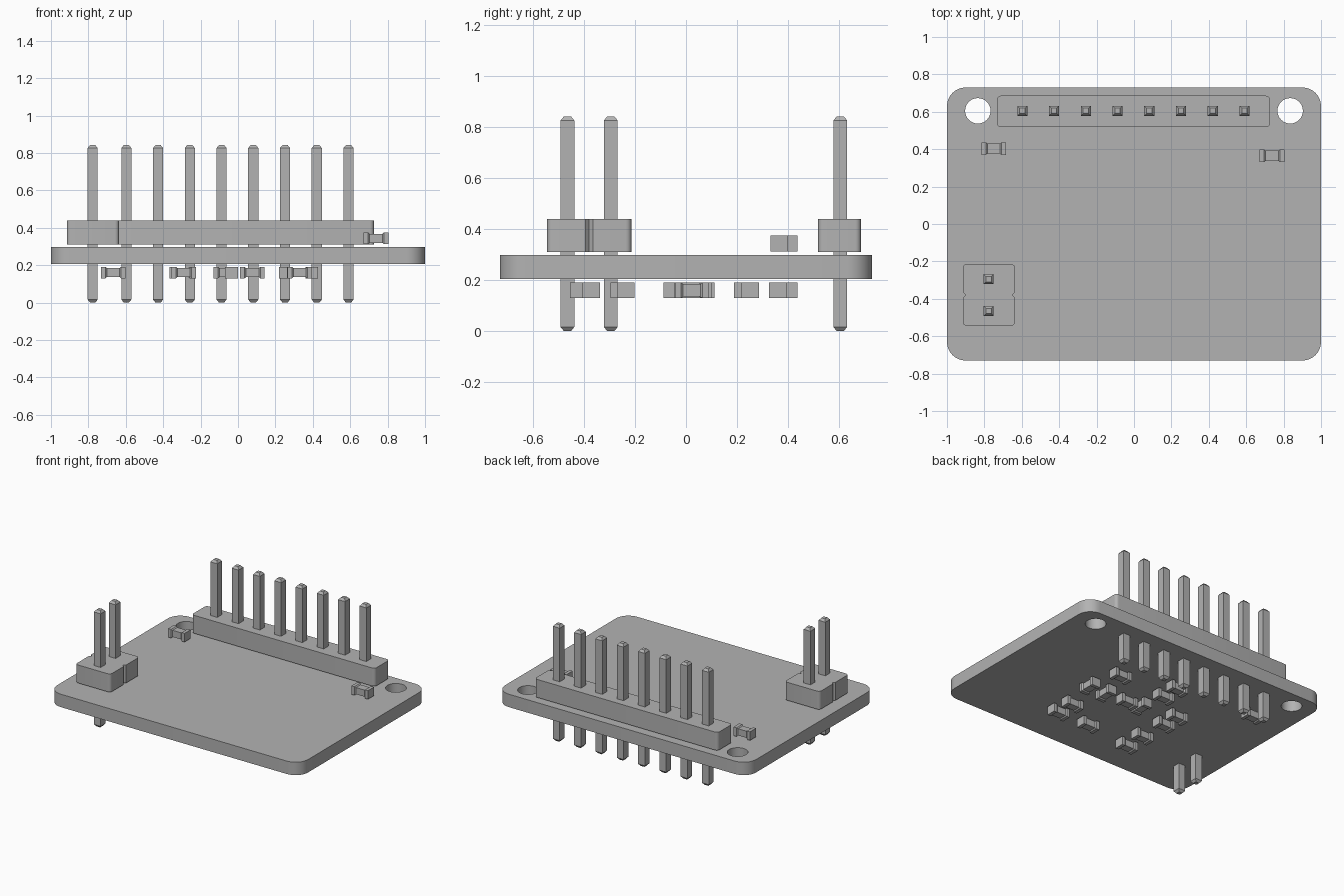
import bpy
import bmesh
from math import cos, sin, pi, radians

cube = bpy.data.objects.get("Cube")
if cube:
    bpy.data.objects.remove(cube)

# Single plain grey for every part
grey = bpy.data.materials.new("plain grey")
grey.use_nodes = True
colour = (0.45, 0.45, 0.45, 1)
grey.diffuse_color = colour
grey.node_tree.nodes["Principled BSDF"].inputs["Base Color"].default_value = colour


def add_object(name, mesh, smooth=False):
    mesh.materials.clear()
    mesh.materials.append(grey)
    ob = bpy.data.objects.new(name, mesh)
    bpy.context.collection.objects.link(ob)
    if smooth:
        bpy.ops.object.select_all(action='DESELECT')
        ob.select_set(True)
        bpy.context.view_layer.objects.active = ob
        bpy.ops.object.shade_smooth_by_angle(angle=radians(30))
    return ob


def arc(cx, cy, r, start, sweep, steps):
    return [(cx + r * cos(start + sweep * i / steps),
             cy + r * sin(start + sweep * i / steps)) for i in range(steps + 1)]


def rounded_rect(x0, x1, y0, y1, r, steps):
    corners = [(x1 - r, y1 - r), (x0 + r, y1 - r), (x0 + r, y0 + r), (x1 - r, y0 + r)]
    return [p for k, (cx, cy) in enumerate(corners)
            for p in arc(cx, cy, r, k * pi / 2, pi / 2, steps)]


def prism(name, loops, z0, z1):
    """Extrude flat outlines; inner outlines become holes."""
    curve = bpy.data.curves.new(name + " outline", 'CURVE')
    curve.dimensions = '2D'
    curve.fill_mode = 'BOTH'
    curve.extrude = (z1 - z0) / 2
    for loop in loops:
        spline = curve.splines.new('POLY')
        spline.points.add(len(loop) - 1)
        for point, (x, y) in zip(spline.points, loop):
            point.co = (x, y, 0, 1)
        spline.use_cyclic_u = True
    helper = bpy.data.objects.new(name + " helper", curve)
    bpy.context.collection.objects.link(helper)
    bpy.context.view_layer.update()
    graph = bpy.context.evaluated_depsgraph_get()
    mesh = bpy.data.meshes.new_from_object(helper.evaluated_get(graph))
    bpy.data.objects.remove(helper)
    bm = bmesh.new()
    bm.from_mesh(mesh)
    bmesh.ops.remove_doubles(bm, verts=bm.verts, dist=0.0001)
    bmesh.ops.translate(bm, verts=bm.verts, vec=(0, 0, (z0 + z1) / 2))
    bmesh.ops.recalc_face_normals(bm, faces=bm.faces)
    bm.to_mesh(mesh)
    bm.free()
    mesh.name = name
    return add_object(name, mesh, smooth=True)


def loft(name, sections):
    """Skin a stack of four-point rings and cap both ends."""
    bm = bmesh.new()
    rings = [[bm.verts.new(p) for p in ring] for ring in sections]
    for a, b in zip(rings, rings[1:]):
        for i in range(4):
            j = (i + 1) % 4
            bm.faces.new((a[i], a[j], b[j], b[i]))
    bm.faces.new(rings[0])
    bm.faces.new(rings[-1])
    bmesh.ops.recalc_face_normals(bm, faces=bm.faces)
    mesh = bpy.data.meshes.new(name)
    bm.to_mesh(mesh)
    bm.free()
    return mesh


SIGNS = ((-1, -1), (1, -1), (1, 1), (-1, 1))

# Circuit board with two mounting holes
holes = [arc(s * 0.835, 0.605, 0.068, 0, 2 * pi * 31 / 32, 31) for s in (-1, 1)]
prism("circuit_board", [rounded_rect(-1, 1, -0.73, 0.73, 0.1, 8)] + holes, 0.205, 0.298)

# Long header body
prism("long_header_body", [rounded_rect(-0.733, 0.727, 0.518, 0.686, 0.022, 5)], 0.31, 0.44)

# Short header body, notched between its two pins
body = rounded_rect(-0.915, -0.636, -0.545, -0.214, 0.022, 5)
half = len(body) // 2
left_notch = [(-0.915, -0.365), (-0.9, -0.38), (-0.915, -0.395)]
right_notch = [(-0.636, -0.395), (-0.651, -0.38), (-0.636, -0.365)]
prism("short_header_body", [body[:half] + left_notch + body[half:] + right_notch], 0.31, 0.44)

# Square pins with tapered tips
pin_mesh = loft("pin", [[(sx * w, sy * w, z) for sx, sy in SIGNS]
                        for z, w in ((0, 0.014), (0.016, 0.027), (0.826, 0.027), (0.842, 0.014))])
pins = [(-0.597 + 0.1697 * i, 0.605) for i in range(8)] + [(-0.777, -0.295), (-0.777, -0.465)]
for i, (x, y) in enumerate(pins):
    pin = add_object(f"pin_{i + 1}", pin_mesh)
    pin.location = (x, y, 0)

# Small surface components: full-size end caps with a slimmer middle
chip_mesh = loft("chip", [[(x, sy * (0.034 - d), sz * (0.031 - d)) for sy, sz in SIGNS]
                          for x, d in ((-0.066, 0), (-0.042, 0), (-0.034, 0.007),
                                       (0.034, 0.007), (0.042, 0), (0.066, 0))])


def chips(name, places, z, turn=0):
    for i, (x, y) in enumerate(places):
        ob = add_object(f"{name}_{i + 1}", chip_mesh)
        ob.location = (x, y, z)
        ob.rotation_euler.z = turn


chips("top_component", [(-0.75, 0.403), (0.738, 0.365)], 0.343)
chips("lower_component", [(0.325, 0.252), (0.328, -0.235), (0.33, -0.372), (0.077, -0.372),
                          (0.077, 0.02), (-0.065, 0.222), (-0.065, 0.36), (-0.3, 0.077),
                          (-0.3, -0.055), (-0.29, -0.262), (-0.29, -0.42), (-0.667, 0.403)], 0.16)
chips("lower_turned_component", [(0.395, 0.022), (0.253, 0.018), (-0.035, 0.035)], 0.16, pi / 2)
